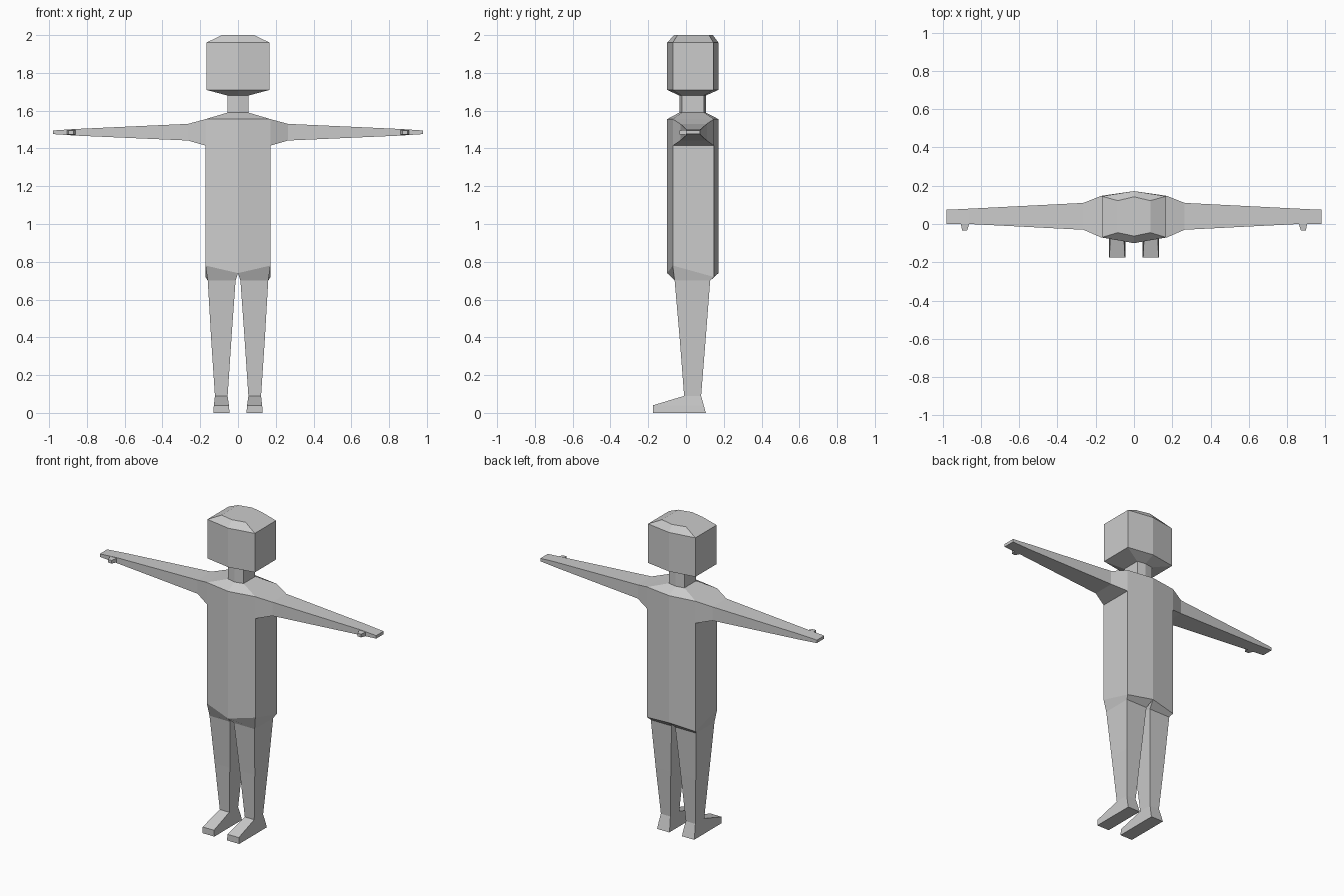
import bpy, bmesh

if "Cube" in bpy.data.objects:
    bpy.data.objects.remove(bpy.data.objects["Cube"])

grey = bpy.data.materials.new("light grey")
grey.diffuse_color = (0.6, 0.6, 0.6, 1)
grey.use_nodes = True
grey.node_tree.nodes["Principled BSDF"].inputs["Base Color"].default_value = grey.diffuse_color


def loft(name, rings, cap_start=False, cap_end=False, skip=()):
    """Join rings of points with quads; skip holds (ring, side) faces to leave open."""
    bm = bmesh.new()
    rows = [[bm.verts.new(p) for p in ring] for ring in rings]
    n = len(rows[0])
    for r in range(len(rows) - 1):
        for i in range(n):
            if (r, i) not in skip:
                j = (i + 1) % n
                bm.faces.new((rows[r][i], rows[r][j], rows[r + 1][j], rows[r + 1][i]))
    if cap_start:
        bm.faces.new(rows[0])
    if cap_end:
        bm.faces.new(rows[-1])
    bmesh.ops.recalc_face_normals(bm, faces=bm.faces[:])
    mesh = bpy.data.meshes.new(name)
    bm.to_mesh(mesh)
    bm.free()
    mesh.materials.append(grey)
    obj = bpy.data.objects.new(name, mesh)
    bpy.context.collection.objects.link(obj)
    return obj


def hexagon(x, front, front_side, back_side, back, z):
    """Six-sided outline: ridge at the front and back, flat left and right sides."""
    return [(0, front, z), (x, front_side, z), (x, back_side, z),
            (0, back, z), (-x, back_side, z), (-x, front_side, z)]


def rect_z(x0, x1, y0, y1, z):
    return [(x0, y0, z), (x1, y0, z), (x1, y1, z), (x0, y1, z)]


def rect_x(x, y0, y1, z0, z1):
    return [(x, y0, z0), (x, y1, z0), (x, y1, z1), (x, y0, z1)]


def pair(name, rings, **options):
    """Left and right copies of one limb."""
    for side, label in ((1, "left_"), (-1, "right_")):
        loft(label + name, [[(side * x, y, z) for x, y, z in r] for r in rings], **options)


# Torso: slanted hem, open at the shoulders where the arms join
body = (0.172, -0.10, -0.07, 0.147, 0.172)
neck = (0.055, -0.035, -0.022, 0.095, 0.105)
hem_heights = (0.74, 0.78, 0.72, 0.74, 0.72, 0.78)
hem = [(x, y, z) for (x, y, _), z in zip(hexagon(*body, 0), hem_heights)]
loft("torso", [hem, hexagon(*body, 1.415), hexagon(*body, 1.555), hexagon(*neck, 1.59)],
     skip={(1, 1), (1, 4)})

# Neck and head
loft("neck", [hexagon(*neck, 1.59), hexagon(*neck, 1.68)])
loft("head", [hexagon(*neck, 1.68), hexagon(0.168, -0.10, -0.07, 0.145, 0.172, 1.71),
              hexagon(0.168, -0.10, -0.07, 0.145, 0.172, 1.96),
              hexagon(0.085, -0.063, -0.045, 0.122, 0.142, 2.0)], cap_end=True)

# Arms with flat hands
pair("arm", [rect_x(0.172, -0.07, 0.147, 1.415, 1.555),
             rect_x(0.265, -0.03, 0.11, 1.442, 1.53),
             rect_x(0.86, 0.0, 0.08, 1.468, 1.503),
             rect_x(0.92, 0.0, 0.077, 1.472, 1.499),
             rect_x(0.98, 0.0, 0.075, 1.476, 1.495)], cap_end=True)


# Thumbs
def rect_y(x0, x1, z0, z1, y):
    return [(x0, y, z0), (x1, y, z0), (x1, y, z1), (x0, y, z1)]


pair("thumb", [rect_y(0.86, 0.905, 1.472, 1.499, 0.002),
               rect_y(0.872, 0.897, 1.475, 1.495, -0.035)], cap_end=True)

# Legs: hip wedge, thigh and shin
pair("leg", [hem[:4],
             rect_z(0.013, 0.16, -0.06, 0.128, 0.70),
             rect_z(0.035, 0.142, -0.033, 0.104, 0.39),
             rect_z(0.055, 0.122, -0.01, 0.08, 0.09)])

# Feet
pair("foot", [rect_z(0.055, 0.122, -0.01, 0.08, 0.09),
              rect_z(0.048, 0.128, -0.175, 0.094, 0.04),
              rect_z(0.045, 0.131, -0.175, 0.105, 0.0)], cap_end=True)
